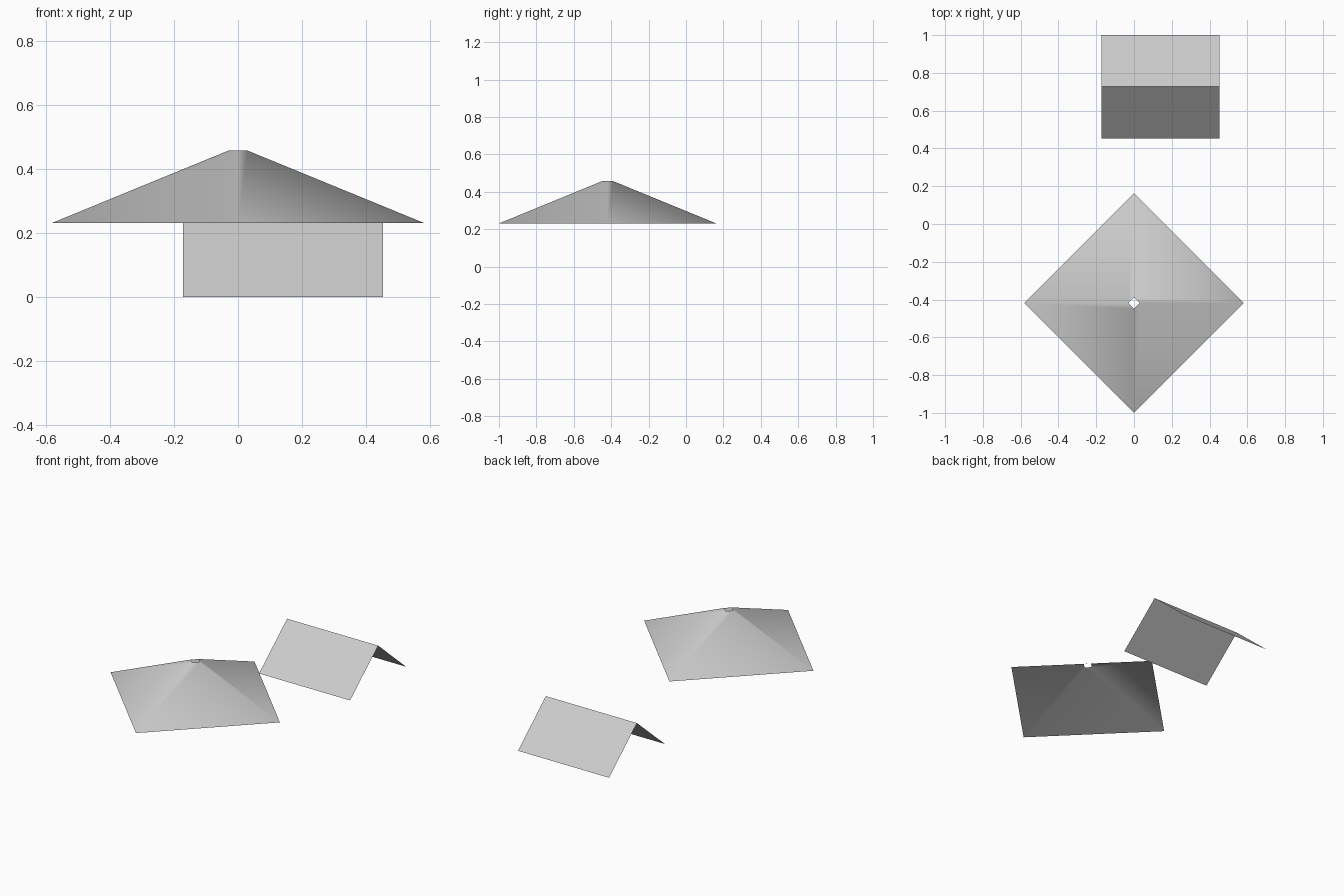
import bpy
import math

if "Cube" in bpy.data.objects:
    bpy.data.objects.remove(bpy.data.objects["Cube"])

grey = bpy.data.materials.new("light grey")
grey.diffuse_color = (0.6, 0.6, 0.6, 1)
grey.use_nodes = True
grey.node_tree.nodes["Principled BSDF"].inputs["Base Color"].default_value = grey.diffuse_color


def make_sheet(name, verts, faces, smooth=False):
    mesh = bpy.data.meshes.new(name)
    mesh.from_pydata(verts, [], faces)
    mesh.materials.append(grey)
    for p in mesh.polygons:
        p.use_smooth = smooth
    obj = bpy.data.objects.new(name, mesh)
    bpy.context.collection.objects.link(obj)
    return obj


def ring(radius, z, cy):
    # square ring with its corners on the x and y axes
    return [(radius * math.cos(i * math.pi / 2),
             cy + radius * math.sin(i * math.pi / 2), z) for i in range(4)]


# Hip roof: open four-sided shell with a small hole at the peak
CY = -0.419
make_sheet("hip_roof",
           ring(0.581, 0.231, CY) + ring(0.03, 0.457, CY),
           [(i, (i + 1) % 4, (i + 1) % 4 + 4, i + 4) for i in range(4)],
           smooth=True)

# Gable roof: two open slopes meeting at a ridge along x
X0, X1 = -0.172, 0.453
profile = [(0.452, 0.0), (0.727, 0.235), (1.0, 0.0)]
make_sheet("gable_roof",
           [(x, y, z) for y, z in profile for x in (X0, X1)],
           [(0, 1, 3, 2), (2, 3, 5, 4)])
